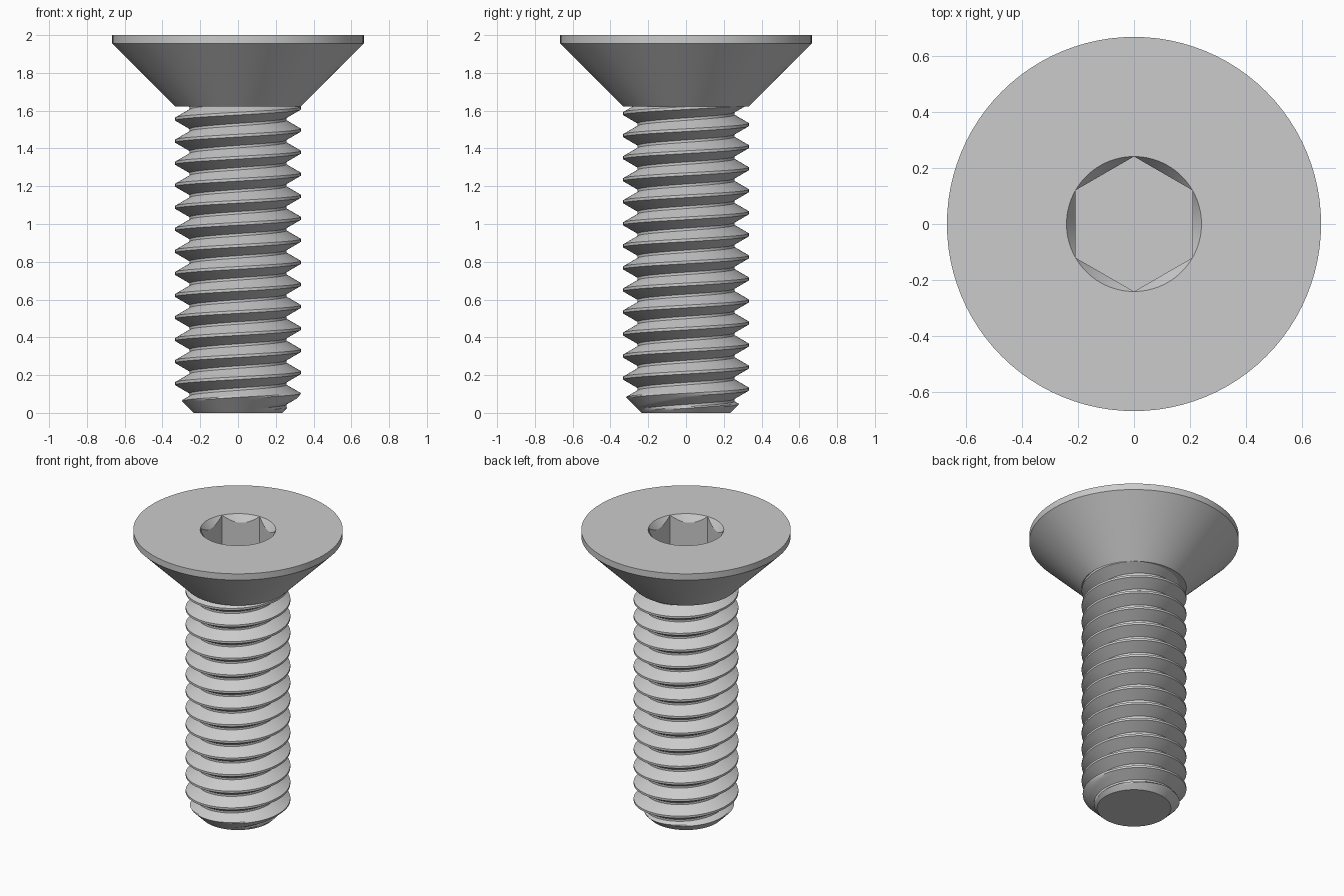
import bpy, bmesh
from math import sin, cos, tan, pi, radians

cube = bpy.data.objects.get("Cube")
if cube:
    bpy.data.objects.remove(cube, do_unlink=True)

SEGMENTS = 96
SHANK_R, ROOT_R, PITCH = 0.333, 0.256, 0.1167
HEAD_R, HEAD_BASE, RIM_BASE, TOP = 0.6667, 1.622, 1.956, 2.0
SOCKET_APOTHEM, SOCKET_DEPTH = 0.2083, 0.3
SOCKET_R = SOCKET_APOTHEM / cos(pi / 6)
TIP_R = 0.235
CREST_Z = 1.497            # height of a thread crest on the +x side

steel = bpy.data.materials.new("steel_grey")
steel.use_nodes = True
GREY = (0.6, 0.6, 0.6, 1)
steel.diffuse_color = GREY
steel.node_tree.nodes["Principled BSDF"].inputs["Base Color"].default_value = GREY


def polar(r, angle, z):
    return (r * cos(angle), r * sin(angle), z)


def bridge(bm, a, b):
    """Join two equally long rows of vertices with quads."""
    for i in range(len(a) - 1):
        bm.faces.new((a[i], a[i + 1], b[i + 1], b[i]))


def finish(bm, name):
    bmesh.ops.recalc_face_normals(bm, faces=bm.faces)
    mesh = bpy.data.meshes.new(name)
    bm.to_mesh(mesh)
    bm.free()
    obj = bpy.data.objects.new(name, mesh)
    bpy.context.collection.objects.link(obj)
    mesh.materials.append(steel)
    bpy.ops.object.select_all(action="DESELECT")
    obj.select_set(True)
    bpy.context.view_layer.objects.active = obj
    bpy.ops.object.shade_smooth_by_angle(angle=radians(25))


# Countersunk head with a chamfered hexagon socket
def hex_radius(angle):
    return SOCKET_APOTHEM / cos((angle + pi / 6) % (pi / 3) - pi / 6)


def chamfer_height(angle):
    return TOP - (SOCKET_R - hex_radius(angle)) * 1.5


rings = [
    lambda a: (SHANK_R, HEAD_BASE),
    lambda a: (HEAD_R, RIM_BASE),
    lambda a: (HEAD_R, TOP),
    lambda a: (SOCKET_R, TOP),
    lambda a: (hex_radius(a), chamfer_height(a)),
    lambda a: (hex_radius(a), TOP - SOCKET_DEPTH),
]
bm = bmesh.new()
rows = []
for ring in rings:
    row = []
    for i in range(SEGMENTS):
        angle = 2 * pi * i / SEGMENTS
        r, z = ring(angle)
        row.append(bm.verts.new(polar(r, angle, z)))
    rows.append(row)
for a, b in zip(rows, rows[1:]):
    bridge(bm, a + a[:1], b + b[:1])
bm.faces.new(rows[0])       # underside
bm.faces.new(rows[-1])      # socket floor
bmesh.ops.remove_doubles(bm, verts=bm.verts, dist=0.0001)
finish(bm, "countersunk_head")

# Threaded shank: one helical profile, trimmed to a cone at the tip
crest = PITCH / 16                                  # half the crest flat
flank = (SHANK_R - ROOT_R) * tan(radians(30))
STEPS = 6
profile = [(crest + flank * k / STEPS, SHANK_R + (ROOT_R - SHANK_R) * k / STEPS)
           for k in range(STEPS + 1)]
profile = [(-z, r) for z, r in reversed(profile)] + profile

bm = bmesh.new()
start = CREST_Z - 14 * PITCH
points = [(start + t * PITCH + z, r) for t in range(17) for z, r in profile]
columns = []
for i in range(SEGMENTS + 1):
    turn = i / SEGMENTS
    column = []
    for z, r in points:
        z += turn * PITCH
        column.append(bm.verts.new(polar(min(r, TIP_R + z), 2 * pi * turn, z)))
    columns.append(column)
for a, b in zip(columns, columns[1:]):
    bridge(bm, a, b)
bmesh.ops.remove_doubles(bm, verts=bm.verts, dist=0.0001)

# Cut the shank flat at the tip and just inside the head
for height, direction in ((0, -1), (HEAD_BASE + 0.008, 1)):
    cut = bmesh.ops.bisect_plane(
        bm, geom=bm.verts[:] + bm.edges[:] + bm.faces[:], dist=0.00001,
        plane_co=(0, 0, height), plane_no=(0, 0, direction), clear_outer=True)
    edges = [e for e in cut["geom_cut"] if isinstance(e, bmesh.types.BMEdge)]
    bmesh.ops.holes_fill(bm, edges=edges, sides=0)
finish(bm, "threaded_shank")
